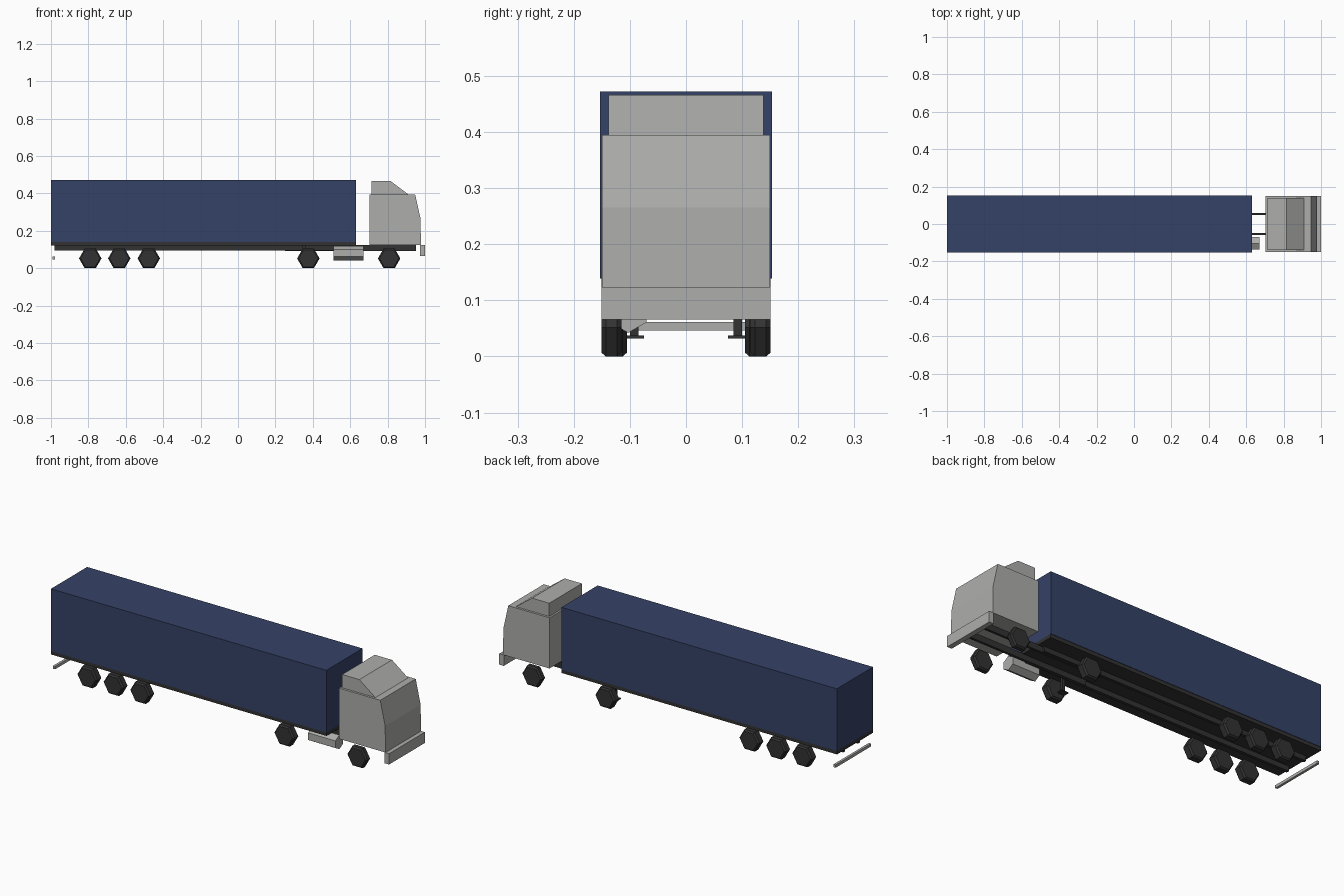
import bpy
import bmesh
from math import sin, cos, pi
from mathutils import Vector

cube = bpy.data.objects.get("Cube")
if cube:
    bpy.data.objects.remove(cube, do_unlink=True)


def material(name, rgb):
    m = bpy.data.materials.new(name)
    m.use_nodes = True
    color = (*rgb, 1.0)
    m.diffuse_color = color
    m.node_tree.nodes["Principled BSDF"].inputs["Base Color"].default_value = color
    return m


BLUE = material("navy_blue", (0.036, 0.054, 0.135))
GREY = material("light_grey", (0.42, 0.42, 0.41))
DARK = material("dark_grey", (0.032, 0.032, 0.032))


def loft(name, rings, mat):
    """Closed solid joining equal-length rings of points, flat shaded."""
    bm = bmesh.new()
    loops = [[bm.verts.new(Vector(p)) for p in ring] for ring in rings]
    n = len(loops[0])
    for a, b in zip(loops, loops[1:]):
        for i in range(n):
            j = (i + 1) % n
            bm.faces.new((a[i], a[j], b[j], b[i]))
    bm.faces.new(loops[0])
    bm.faces.new(loops[-1])
    bmesh.ops.recalc_face_normals(bm, faces=bm.faces)
    mesh = bpy.data.meshes.new(name)
    bm.to_mesh(mesh)
    bm.free()
    mesh.materials.append(mat)
    obj = bpy.data.objects.new(name, mesh)
    bpy.context.collection.objects.link(obj)
    return obj


def box(name, x, y, z, mat):
    rings = [[(x[0], y[0], h), (x[1], y[0], h), (x[1], y[1], h), (x[0], y[1], h)] for h in z]
    return loft(name, rings, mat)


def side_profile(name, points, half_width, mat):
    return loft(name, [[(x, s * half_width, z) for x, z in points] for s in (-1, 1)], mat)


def wheel(name, x, side, inner, outer):
    """Six-sided wheel with chamfered rims, standing on a flat."""
    radius, chamfer = 0.06, 0.008
    height = radius * sin(pi / 3)

    def ring(y, r):
        return [(x + r * cos(i * pi / 3), side * y, height + r * sin(i * pi / 3)) for i in range(6)]

    loft(name, [ring(inner, radius - chamfer), ring(inner + chamfer, radius),
                ring(outer - chamfer, radius), ring(outer, radius - chamfer)], DARK)


# Trailer
box("cargo_box", (-1.0, 0.63), (-0.153, 0.153), (0.139, 0.472), BLUE)
box("trailer_bed", (-1.0, 0.63), (-0.151, 0.151), (0.12, 0.139), DARK)
box("rear_guard_bar", (-0.991, -0.978), (-0.15, 0.15), (0.046, 0.061), GREY)

# Cab, roof fairing and bumper
side_profile("cab", [(0.703, 0.124), (0.978, 0.124), (0.976, 0.265), (0.947, 0.395), (0.703, 0.395)],
             0.15, GREY)
side_profile("roof_fairing", [(0.713, 0.395), (0.91, 0.395), (0.815, 0.466), (0.713, 0.466)],
             0.138, GREY)
box("front_bumper", (0.973, 1.0), (-0.151, 0.151), (0.066, 0.124), GREY)

# Six-sided fuel tank on the right
tank = [(-0.103 + 0.038 * sin(i * pi / 3), 0.08 - 0.038 * cos(i * pi / 3)) for i in range(6)]
loft("fuel_tank", [[(x, y, z) for y, z in tank] for x in (0.51, 0.672)], GREY)

# Parts repeated on both sides
for label, s in (("left", 1), ("right", -1)):
    def mirrored(name, x, y, z):
        box(f"{label}_{name}", x, sorted((s * y[0], s * y[1])), z, DARK)

    mirrored("trailer_rail", (-0.98, 0.6), (0.054, 0.07), (0.094, 0.12))
    mirrored("tractor_rail", (0.25, 0.952), (0.047, 0.06), (0.091, 0.123))
    mirrored("landing_leg", (0.345, 0.36), (0.085, 0.1), (0.037, 0.12))
    mirrored("landing_foot", (0.332, 0.374), (0.075, 0.118), (0.032, 0.037))

    for i, x in enumerate((-0.79, -0.635, -0.477)):
        wheel(f"{label}_trailer_wheel_{i + 1}", x, s, 0.105, 0.151)
    wheel(f"{label}_drive_wheel", 0.376, s, 0.105, 0.151)
    wheel(f"{label}_front_wheel", 0.808, s, 0.115, 0.151)
